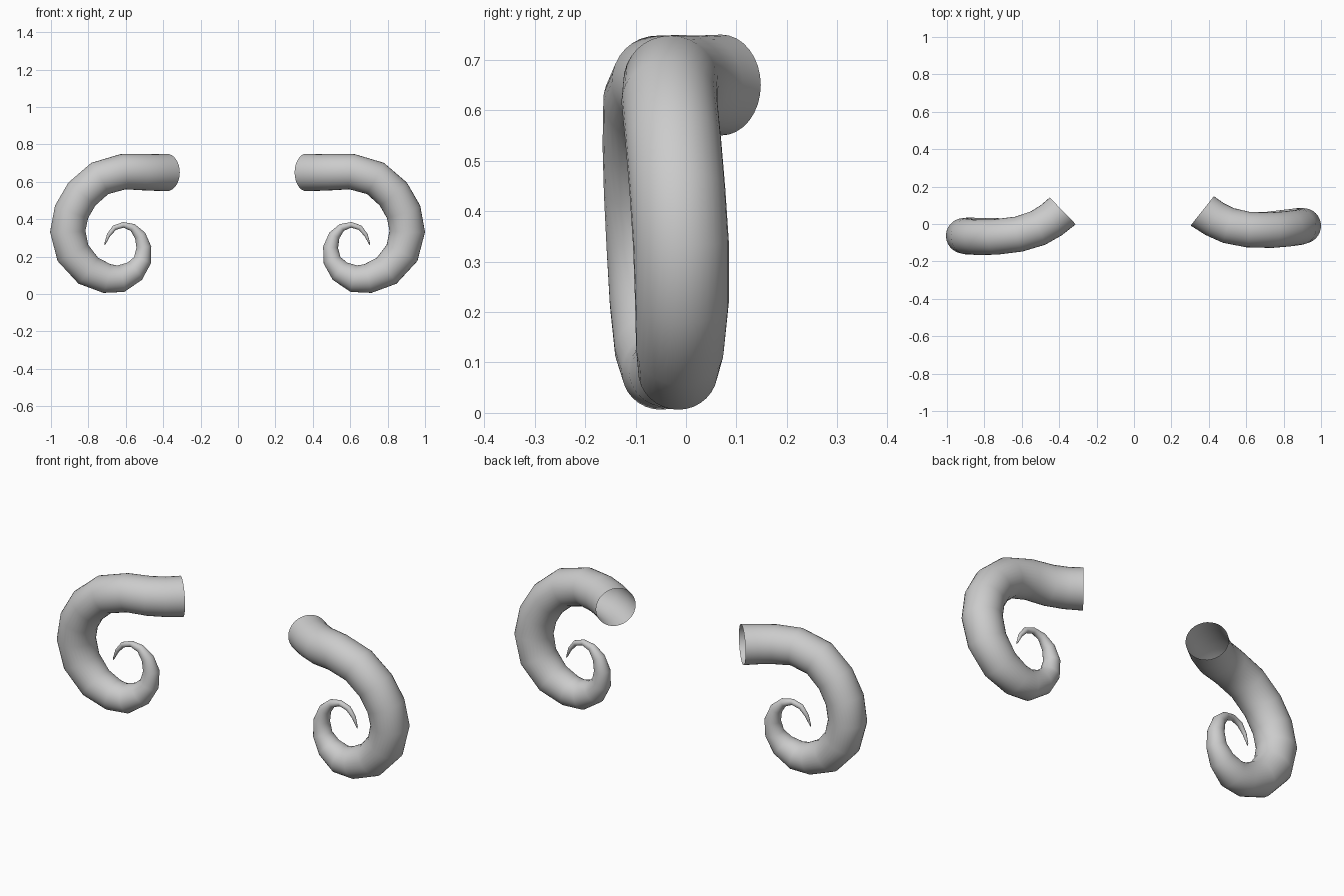
import bpy, bmesh, math
from mathutils import Vector, Matrix

if "Cube" in bpy.data.objects:
    bpy.data.objects.remove(bpy.data.objects["Cube"])

# Horn centreline: x, y, z, radius (base to tip)
PATH = [
    (.365, .07, .65, .1), (.43, .027, .65, .098), (.505, -.008, .652, .097),
    (.61, -.03, .654, .095), (.735, -.033, .618, .095), (.83, -.025, .535, .095),
    (.885, -.017, .44, .095), (.905, -.01, .335, .095), (.877, -.008, .22, .093),
    (.795, -.012, .125, .087), (.695, -.016, .083, .079), (.62, -.016, .082, .073),
    (.545, -.01, .122, .06), (.503, -.004, .18, .048), (.495, 0, .25, .04),
    (.515, 0, .313, .031), (.555, 0, .356, .021), (.605, 0, .37, .015),
    (.652, 0, .355, .014), (.684, 0, .316, .010), (.703, 0, .27, .004)]
SIDES = 32


def make_horn(name, matrix):
    bm = bmesh.new()
    pts = [Vector(p[:3]) for p in PATH]
    rings = []
    for i, p in enumerate(pts):
        # open base is cut at an angle; other rings follow the curve
        if i == 0:
            t = Vector((.78, -.62, 0))
        else:
            t = pts[min(i + 1, len(pts) - 1)] - pts[i - 1]
        t.normalize()
        side = (Vector((0, 1, 0)) - t * t.y).normalized()
        up = t.cross(side)
        r = PATH[i][3]
        rings.append([bm.verts.new(p + r * (math.cos(a) * side + math.sin(a) * up))
                      for a in (2 * math.pi * k / SIDES for k in range(SIDES))])
    for a, b in zip(rings, rings[1:]):
        for k in range(SIDES):
            n = (k + 1) % SIDES
            bm.faces.new((a[k], a[n], b[n], b[k]))
    # pointed tip
    tip = bm.verts.new((.706, 0, .26))
    for k in range(SIDES):
        bm.faces.new((rings[-1][k], rings[-1][(k + 1) % SIDES], tip))
    bm.transform(matrix)
    bmesh.ops.recalc_face_normals(bm, faces=bm.faces)
    for f in bm.faces:
        f.smooth = True
    mesh = bpy.data.meshes.new(name)
    bm.to_mesh(mesh)
    bm.free()
    obj = bpy.data.objects.new(name, mesh)
    bpy.context.collection.objects.link(obj)


# Right horn, and its mirrored twin swung slightly forward about its base
make_horn("horn_right", Matrix.Identity(4))
mirror = Matrix.Diagonal((-1, 1, 1, 1))
swing = (Matrix.Translation((-.381, .07, 0)) @ Matrix.Rotation(math.radians(5.7), 4, 'Z')
         @ Matrix.Translation((.365, -.07, 0)))
make_horn("horn_left", swing @ mirror)
